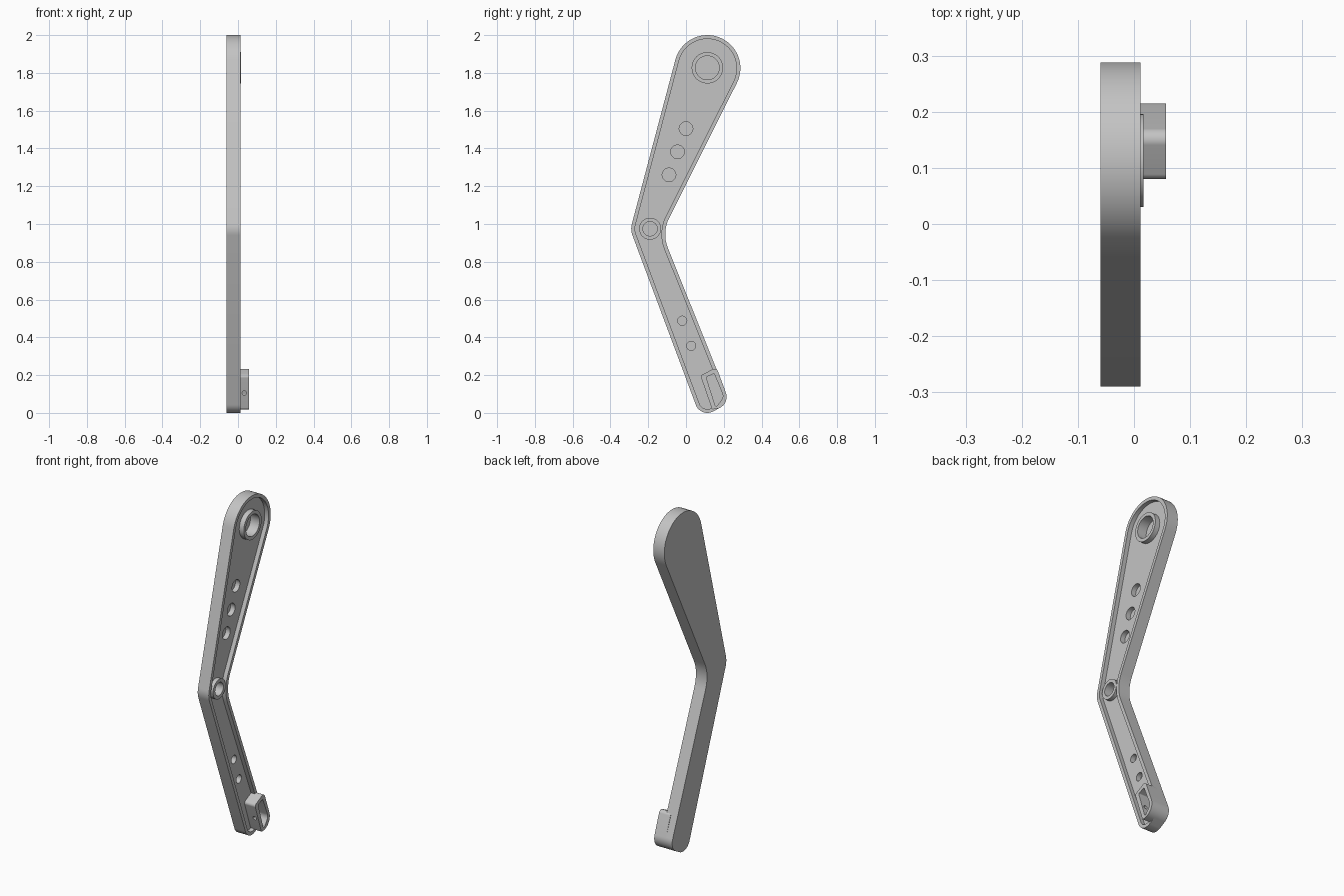
import bpy, bmesh
from math import pi, tau, sin, cos, atan2, sqrt, radians

cube = bpy.data.objects.get("Cube")
if cube:
    bpy.data.objects.remove(cube, do_unlink=True)

grey = bpy.data.materials.new("plain grey")
grey.use_nodes = True
grey.diffuse_color = (0.55, 0.55, 0.55, 1)
grey.node_tree.nodes["Principled BSDF"].inputs["Base Color"].default_value = grey.diffuse_color

BACK, FLOOR, RIM = -0.06, -0.013, 0.012   # plate back, recess floor, rim top
BRACKET_TOP, BOSS_TOP, HOLE_BOTTOM = 0.057, 0.017, -0.042


def belt(circles, inset=0.0):
    """Outline (y, z) wrapped round circles; a negative radius is a concave fillet."""
    cs = [(y, z, r - inset) for y, z, r in circles]
    if len(cs) == 1:
        y, z, r = cs[0]
        return [(y + r * cos(tau * k / 48), z + r * sin(tau * k / 48)) for k in range(48)]
    normals = []
    for i, (y, z, r) in enumerate(cs):
        y2, z2, r2 = cs[(i + 1) % len(cs)]
        dy, dz = y2 - y, z2 - z
        length = sqrt(dy * dy + dz * dz)
        dy, dz, s = dy / length, dz / length, (r - r2) / length
        c = sqrt(max(0.0, 1 - s * s))
        normals.append(atan2(dz * s - dy * c, dy * s + dz * c))
    points = []
    for i, (y, z, r) in enumerate(cs):
        a, b = normals[i - 1], normals[i]
        turn = (b - a) % tau if r > 0 else -((a - b) % tau)
        steps = max(2, int(abs(turn) / radians(6)))
        for k in range(steps + 1):
            t = a + turn * k / steps
            points.append((y + r * cos(t), z + r * sin(t)))
    return points


def prism(name, outline, x0, x1):
    """Solid made by extruding a (y, z) outline along x."""
    bm = bmesh.new()
    face = bm.faces.new([bm.verts.new((x0, y, z)) for y, z in outline])
    top = bmesh.ops.extrude_face_region(bm, geom=[face])["geom"]
    bmesh.ops.translate(bm, vec=(x1 - x0, 0, 0),
                        verts=[v for v in top if isinstance(v, bmesh.types.BMVert)])
    bmesh.ops.recalc_face_normals(bm, faces=bm.faces)
    mesh = bpy.data.meshes.new(name)
    bm.to_mesh(mesh)
    bm.free()
    obj = bpy.data.objects.new(name, mesh)
    bpy.context.collection.objects.link(obj)
    mesh.materials.append(grey)
    return obj


def activate(obj):
    bpy.ops.object.select_all(action="DESELECT")
    obj.select_set(True)
    bpy.context.view_layer.objects.active = obj


def cut(cutter, *targets):
    """Subtract the cutter from each target, then discard it."""
    cutter.hide_render = True
    for obj in targets:
        activate(obj)
        mod = obj.modifiers.new("cut", "BOOLEAN")
        mod.operation, mod.solver, mod.object = "DIFFERENCE", "EXACT", cutter
        bpy.ops.object.modifier_apply(modifier=mod.name)
    bpy.data.objects.remove(cutter, do_unlink=True)


# Bent arm plate with a raised rim
end_corner = (0.15, 0.085, 0.065)
arm_circles = [(0.113, 1.825, 0.175), (-0.19, 0.975, 0.1), (0.113, 0.065, 0.065),
               end_corner, (0.08, 0.945, -0.19)]
arm = prism("arm_plate", belt(arm_circles), BACK, RIM)
cut(prism("recess_cutter", belt(arm_circles, 0.02), FLOOR, 0.1), arm)

# Ring bosses with deep bores
parts = [arm]
for name, y, z, outer, bore, top in (("top_boss", 0.113, 1.827, 0.083, 0.063, BOSS_TOP),
                                     ("middle_boss", -0.19, 0.975, 0.058, 0.038, RIM - 0.001)):
    boss = prism(name, belt([(y, z, outer)]), FLOOR - 0.004, top)
    cut(prism("bore_cutter", belt([(y, z, bore)]), HOLE_BOTTOM, 0.1), arm, boss)
    parts.append(boss)

# Blind holes along both arm sections
for y, z, r in ((0, 1.505, 0.036), (-0.045, 1.382, 0.036), (-0.09, 1.26, 0.036),
                (-0.02, 0.488, 0.024), (0.027, 0.355, 0.024)):
    cut(prism("hole_cutter", belt([(y, z, r)]), HOLE_BOTTOM, 0.1), arm)

# Hollow bracket at the lower end
bracket = prism("end_bracket", belt([(0.15, 0.212, 0.021), (0.096, 0.19, 0.016),
                                     (0.143, 0.026, 0.007), end_corner]),
                FLOOR - 0.004, BRACKET_TOP)
pocket = belt([(0.146, 0.2, 0.006), (0.114, 0.186, 0.006),
               (0.16, 0.042, 0.006), (0.158, 0.09, 0.037)])
cut(prism("pocket_cutter", pocket, FLOOR - 0.002, 0.1), arm, bracket)

# Small pin hole through the bracket's front wall
pin = prism("pin_cutter", belt([(0, 0, 0.011)]), 0.06, 0.15)
pin.rotation_euler = (0, 0, pi / 2)
pin.location = (0.033, 0, 0.105)
bpy.context.view_layer.update()
cut(pin, bracket)
parts.append(bracket)

for obj in parts:
    activate(obj)
    bpy.ops.object.shade_smooth_by_angle(angle=radians(30))
